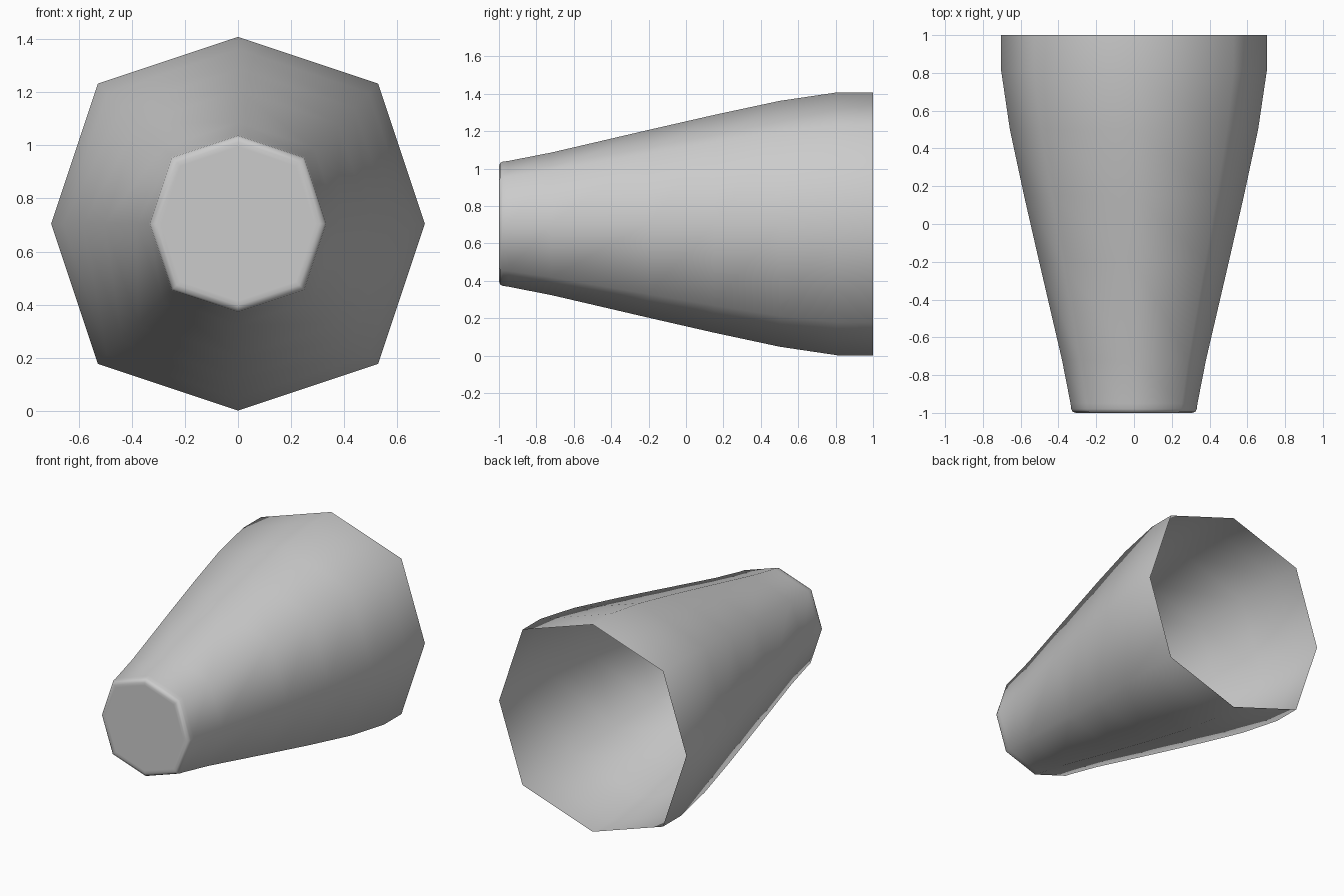
import bpy, bmesh

if "Cube" in bpy.data.objects:
    bpy.data.objects.remove(bpy.data.objects["Cube"])

CENTRE_Z = 0.705
DIAG = 0.75  # corner offset relative to the axis radius
SECTION = [(1, 0), (DIAG, DIAG), (0, 1), (-DIAG, DIAG),
           (-1, 0), (-DIAG, -DIAG), (0, -1), (DIAG, -DIAG)]

# (y, radius) along the body, from closed tip to open rear
PROFILE = [(-1.0, 0.29), (-1.0, 0.308), (-0.994, 0.325), (-0.98, 0.332),
           (-0.95, 0.336), (-0.72, 0.381), (-0.2, 0.502), (0.15, 0.582),
           (0.5, 0.657), (0.81, 0.703), (1.0, 0.703)]

# Tapered eight-sided shell
bm = bmesh.new()
rings = [[bm.verts.new((r * x, y, CENTRE_Z + r * z)) for x, z in SECTION]
         for y, r in PROFILE]
for a, b in zip(rings, rings[1:]):
    for i in range(8):
        j = (i + 1) % 8
        bm.faces.new((a[i], a[j], b[j], b[i]))

# Flat cap on the narrow front end; the rear stays open
bm.faces.new(rings[0])
bm.normal_update()
bmesh.ops.recalc_face_normals(bm, faces=bm.faces)
cap = min(bm.faces, key=lambda f: f.calc_center_median().y)
if cap.normal.y > 0:
    bmesh.ops.reverse_faces(bm, faces=bm.faces)
for f in bm.faces:
    f.smooth = True

mesh = bpy.data.meshes.new("tapered_shell")
bm.to_mesh(mesh)
bm.free()
shell = bpy.data.objects.new("tapered_shell", mesh)
bpy.context.collection.objects.link(shell)
